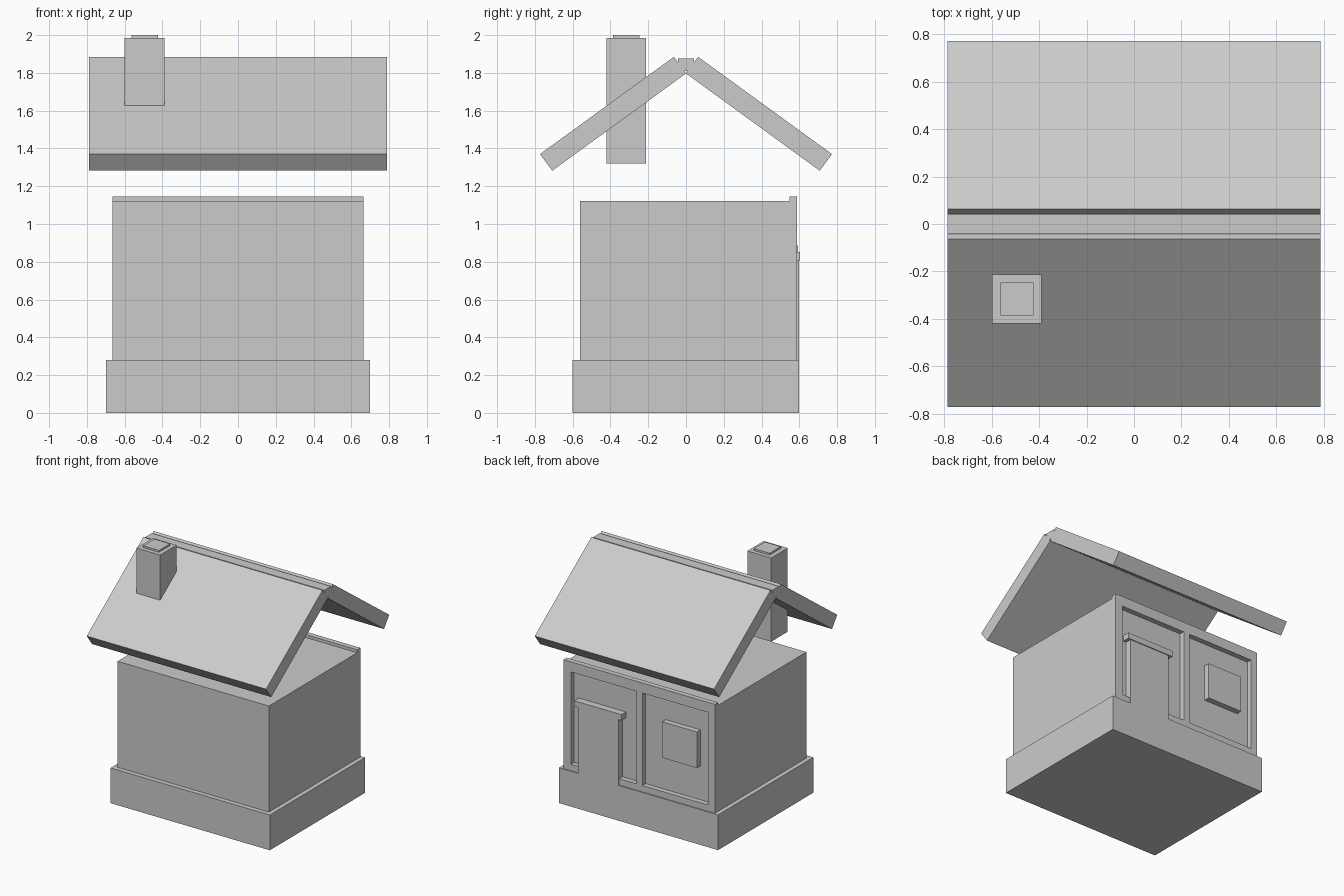
import bpy

if "Cube" in bpy.data.objects:
    bpy.data.objects.remove(bpy.data.objects["Cube"])


def mesh_object(name, verts, faces):
    mesh = bpy.data.meshes.new(name)
    mesh.from_pydata(verts, [], faces)
    mesh.update()
    obj = bpy.data.objects.new(name, mesh)
    bpy.context.collection.objects.link(obj)
    return obj


def extrude_x(name, profile, x0, x1):
    """Prism along x from a (y, z) profile listed anticlockwise seen from +x."""
    n = len(profile)
    verts = [(x, y, z) for x in (x0, x1) for y, z in profile]
    faces = [tuple(reversed(range(n))), tuple(range(n, 2 * n))]
    faces += [(i, (i + 1) % n, n + (i + 1) % n, n + i) for i in range(n)]
    return mesh_object(name, verts, faces)


def box(name, x, y, z):
    profile = [(y[0], z[0]), (y[1], z[0]), (y[1], z[1]), (y[0], z[1])]
    return extrude_x(name, profile, *x)


# Foundation and walls
box("foundation", (-0.70, 0.70), (-0.60, 0.597), (0, 0.28))
box("walls", (-0.665, 0.665), (-0.562, 0.547), (0.28, 1.122))

# Raised frame on the door side: three posts and two rails
frame_y = (0.547, 0.588)
for name, x in (("left_post", (-0.665, -0.607)),
                ("middle_post", (-0.028, 0.025)),
                ("right_post", (0.60, 0.665))):
    box(name, x, frame_y, (0.33, 1.065))
box("bottom_rail", (-0.665, 0.665), frame_y, (0.28, 0.33))
box("top_rail", (-0.665, 0.665), frame_y, (1.065, 1.145))

# Door, lintel and window
box("door", (0.175, 0.533), (0.547, 0.597), (0.28, 0.81))
box("door_lintel", (0.145, 0.56), (0.547, 0.604), (0.807, 0.853))
box("window", (-0.51, -0.205), (0.547, 0.592), (0.60, 0.886))

# Two sloping roof slabs meeting under a ridge beam
slab = [(0.0, 1.797), (0.708, 1.282), (0.773, 1.37), (0.064, 1.885)]
extrude_x("roof_slab_back", slab, -0.788, 0.788)
mirrored = [(-y, z) for y, z in reversed(slab)]
# reversing keeps the outline anticlockwise after mirroring
extrude_x("roof_slab_front", mirrored, -0.788, 0.788)
box("ridge_beam", (-0.788, 0.788), (-0.042, 0.042), (1.81, 1.876))

# Chimney with raised cap
box("chimney", (-0.60, -0.39), (-0.42, -0.213), (1.32, 1.985))
box("chimney_cap", (-0.563, -0.424), (-0.386, -0.246), (1.985, 2.0))
